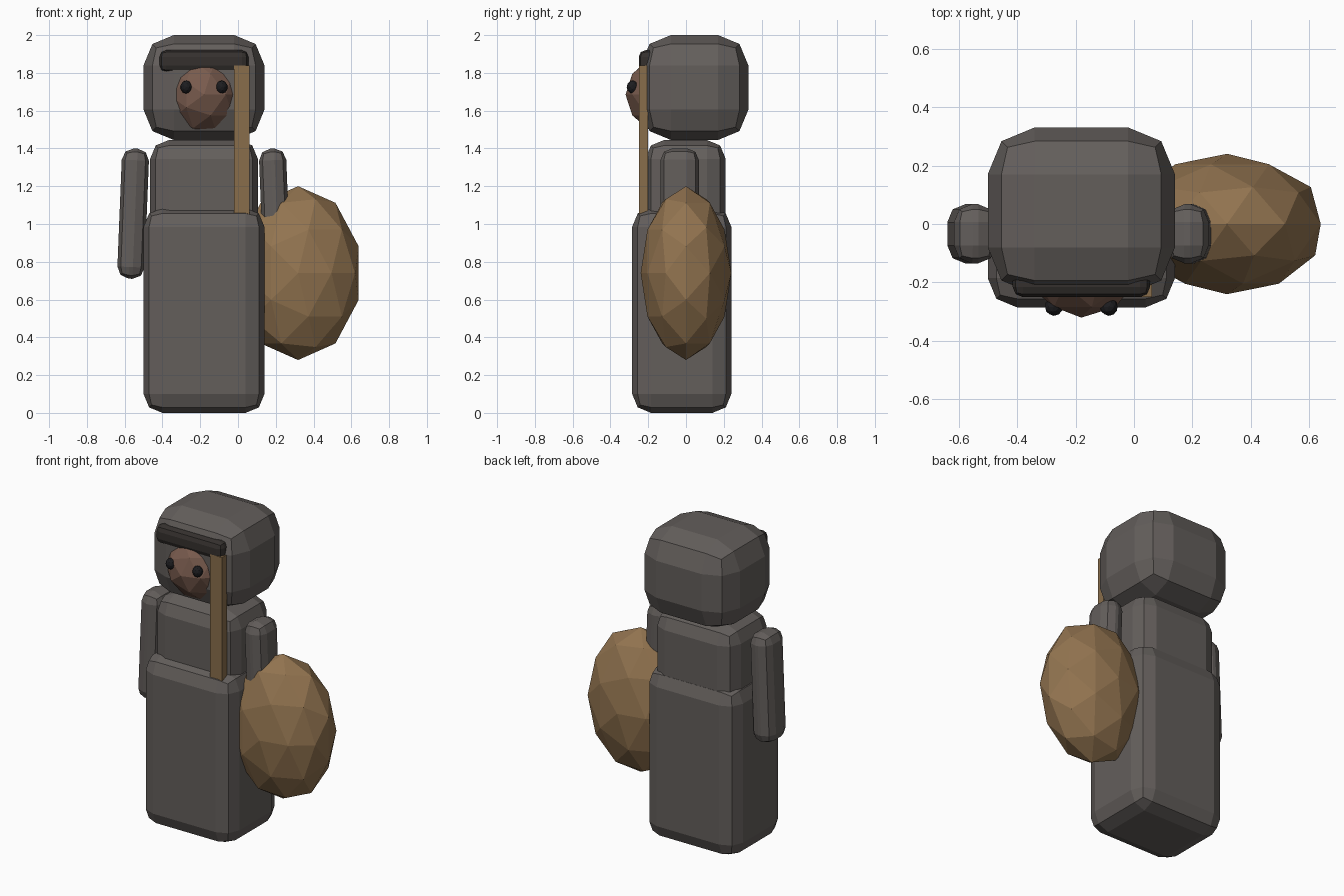
import bpy, bmesh
from math import radians
from mathutils import Matrix, Vector

if "Cube" in bpy.data.objects:
    bpy.data.objects.remove(bpy.data.objects["Cube"])


def material(name, rgb):
    m = bpy.data.materials.new(name)
    m.diffuse_color = (*rgb, 1)
    m.use_nodes = True
    m.node_tree.nodes["Principled BSDF"].inputs["Base Color"].default_value = m.diffuse_color
    return m


CLOTH = material("dark_cloth", (0.125, 0.112, 0.105))
SACKING = material("tan_sacking", (0.29, 0.175, 0.08))
WOOD = material("wood", (0.25, 0.155, 0.07))
SKIN = material("brown_skin", (0.19, 0.105, 0.075))
BLACK = material("black", (0.012, 0.012, 0.014))
BROW = material("brow_dark", (0.035, 0.03, 0.027))

MID = -0.18  # centre line of the figure


def finish(name, bm, loc, mat, tilt=0):
    mesh = bpy.data.meshes.new(name)
    bm.to_mesh(mesh)
    bm.free()
    mesh.materials.append(mat)
    ob = bpy.data.objects.new(name, mesh)
    ob.location = loc
    ob.rotation_euler.y = tilt
    bpy.context.collection.objects.link(ob)
    return ob


def block(name, lo, hi, mat, bevel=0, tilt=0):
    """Box between two corners with two-step chamfered edges."""
    lo, hi = Vector(lo), Vector(hi)
    bm = bmesh.new()
    bmesh.ops.create_cube(bm, size=1, matrix=Matrix.Diagonal((*(hi - lo), 1)))
    if bevel:
        bmesh.ops.bevel(bm, geom=bm.edges[:], offset=bevel, segments=2,
                        profile=0.5, affect='EDGES', clamp_overlap=True)
    return finish(name, bm, (lo + hi) / 2, mat, tilt)


def ball(name, loc, radii, mat):
    """Faceted icosphere with its pole pointing to the front."""
    bm = bmesh.new()
    m = Matrix.Diagonal((*radii, 1)) @ Matrix.Rotation(radians(90), 4, 'X')
    bmesh.ops.create_icosphere(bm, subdivisions=2, radius=1, matrix=m)
    return finish(name, bm, loc, mat)


# robe, chest and hood
block("robe", (-0.50, -0.285, 0.0), (0.14, 0.24, 1.085), CLOTH, 0.10)
block("chest", (-0.465, -0.215, 0.85), (0.105, 0.21, 1.445), CLOTH, 0.10)
block("hood", (-0.50, -0.24, 1.445), (0.14, 0.33, 2.0), CLOTH, 0.16)

# face mostly sunk into the hood, with eyes and brow band
ball("face", (MID, -0.08, 1.685), (0.22, 0.24, 0.22), SKIN)
for side, s in (("left", -1), ("right", 1)):
    ball(side + "_eye", (MID + s * 0.094, -0.283, 1.725), (0.031, 0.031, 0.035), BLACK)
block("brow", (-0.415, -0.25, 1.805), (0.055, -0.14, 1.92), BROW, 0.035)

# arms, leaning slightly outward
for side, s in (("left", -1), ("right", 1)):
    x = MID + s * 0.375
    block(side + "_arm", (x - 0.072, -0.135, 0.71), (x + 0.072, 0.068, 1.40),
          CLOTH, 0.062, -s * radians(2.3))

# staff in front of the body and sack at the side
block("staff", (-0.022, -0.25, 0.75), (0.062, -0.20, 1.84), WOOD)
ball("sack", (0.318, 0, 0.74), (0.337, 0.24, 0.46), SACKING)
